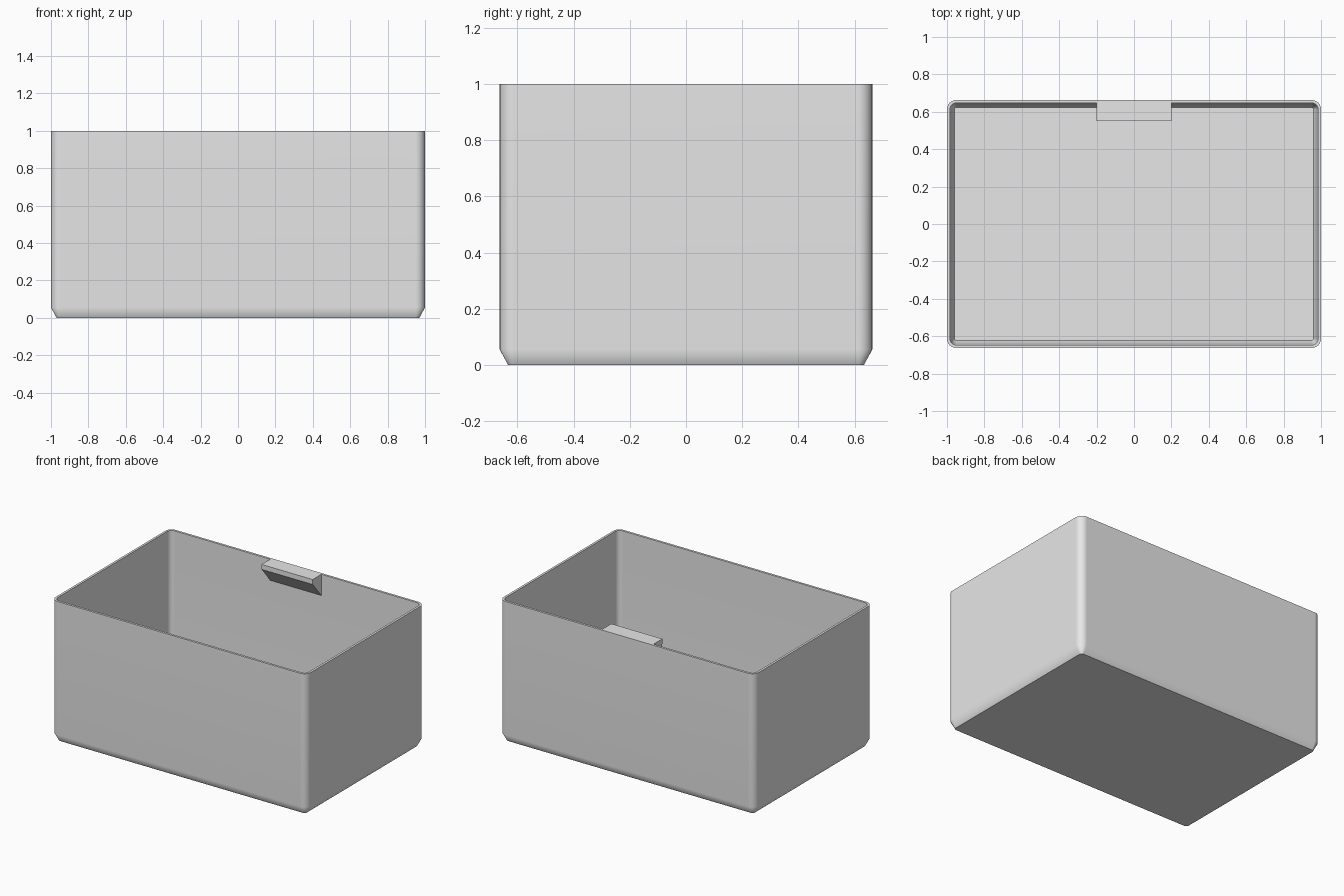
import bpy, bmesh, math

cube = bpy.data.objects.get("Cube")
if cube:
    bpy.data.objects.remove(cube, do_unlink=True)

HALF_X, HALF_Y, HEIGHT = 1.0, 0.663, 1.0
RADIUS, WALL, SEGMENTS = 0.05, 0.016, 6

grey = bpy.data.materials.new("light grey")
grey.use_nodes = True
grey.diffuse_color = (0.8, 0.8, 0.8, 1)
grey.node_tree.nodes["Principled BSDF"].inputs["Base Color"].default_value = (0.8, 0.8, 0.8, 1)


def finish(bm, name):
    """Turn a bmesh into a named object with the shared material."""
    bmesh.ops.recalc_face_normals(bm, faces=bm.faces)
    mesh = bpy.data.meshes.new(name)
    bm.to_mesh(mesh)
    bm.free()
    mesh.materials.append(grey)
    obj = bpy.data.objects.new(name, mesh)
    bpy.context.collection.objects.link(obj)
    return obj


def rounded_ring(bm, inset, z):
    """Rounded rectangle of vertices, moved inward by inset."""
    r = max(RADIUS - inset, 0.01)
    cx, cy = HALF_X - inset - r, HALF_Y - inset - r
    ring = []
    for corner, (sx, sy) in enumerate([(1, 1), (-1, 1), (-1, -1), (1, -1)]):
        for i in range(SEGMENTS + 1):
            a = (corner + i / SEGMENTS) * math.pi / 2
            ring.append(bm.verts.new((sx * cx + r * math.cos(a), sy * cy + r * math.sin(a), z)))
    return ring


# Open box: outer base, chamfer, rim, inner wall, inner chamfer and floor
profile = [(0.03, 0), (0, 0.055), (0, HEIGHT), (WALL, HEIGHT), (WALL, 0.06), (0.04, WALL)]
bm = bmesh.new()
rings = [rounded_ring(bm, inset, z) for inset, z in profile]
for low, high in zip(rings, rings[1:]):
    n = len(low)
    for i in range(n):
        j = (i + 1) % n
        bm.faces.new((low[i], low[j], high[j], high[i]))
bm.faces.new(rings[0])
bm.faces.new(rings[-1])
box = finish(bm, "box_shell")

# Smooth corners and chamfers, crisp rim and base
bpy.ops.object.select_all(action="DESELECT")
box.select_set(True)
bpy.context.view_layer.objects.active = box
bpy.ops.object.shade_smooth_by_angle(angle=math.radians(35))
normals = box.modifiers.new("wall_normals", "WEIGHTED_NORMAL")
normals.keep_sharp = True

# Wedge-shaped label tab inside the back wall
back = HALF_Y - WALL
bm = bmesh.new()
side = [bm.verts.new((-0.2, y, z)) for y, z in
        [(back, HEIGHT), (0.55, HEIGHT), (0.55, 0.965), (back, 0.85)]]
face = bm.faces.new(side)
extruded = bmesh.ops.extrude_face_region(bm, geom=[face])
moved = [v for v in extruded["geom"] if isinstance(v, bmesh.types.BMVert)]
bmesh.ops.translate(bm, verts=moved, vec=(0.4, 0, 0))
finish(bm, "label_tab")
